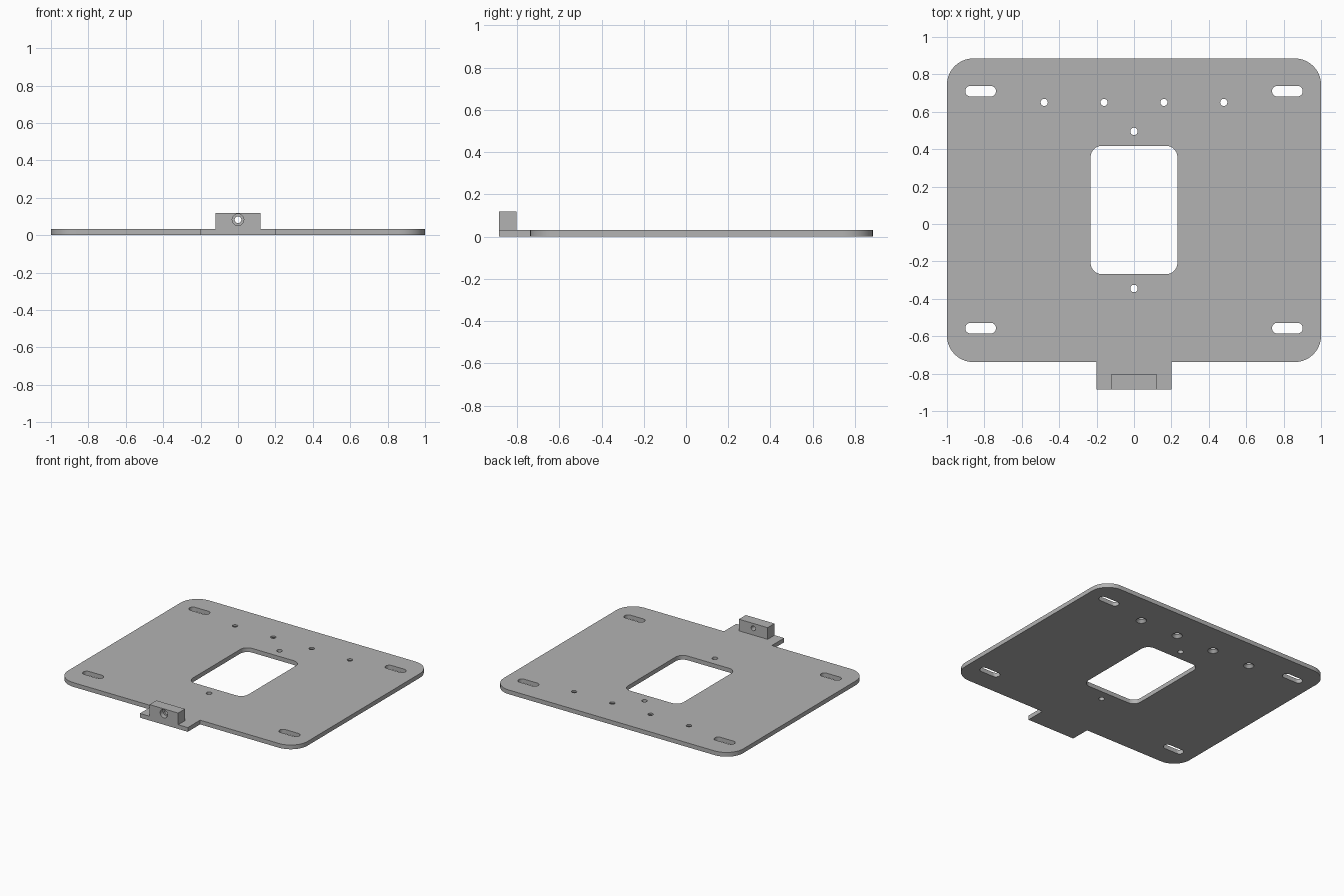
import bpy, bmesh, math
from mathutils import Matrix, Vector

if "Cube" in bpy.data.objects:
    bpy.data.objects.remove(bpy.data.objects["Cube"], do_unlink=True)

grey = bpy.data.materials.new("plain grey")
grey.use_nodes = True
grey.diffuse_color = (0.45, 0.45, 0.45, 1)
grey.node_tree.nodes["Principled BSDF"].inputs["Base Color"].default_value = grey.diffuse_color

T = 0.032            # plate thickness
FRONT = -0.885       # front face of tab and block


def rounded(x0, x1, y0, y1, r, steps=10):
    """Counter-clockwise outline of a rounded rectangle, starting at front right."""
    pts = []
    corners = [(x1 - r, y0 + r), (x1 - r, y1 - r), (x0 + r, y1 - r), (x0 + r, y0 + r)]
    for k, (cx, cy) in enumerate(corners):
        for i in range(steps + 1):
            a = math.pi / 2 * (k - 1 + i / steps)
            pts.append((cx + r * math.cos(a), cy + r * math.sin(a)))
    return pts


def prism(name, pts, z0, z1):
    bm = bmesh.new()
    face = bm.faces.new([bm.verts.new((x, y, z0)) for x, y in pts])
    top = bmesh.ops.extrude_face_region(bm, geom=[face])["geom"]
    bmesh.ops.translate(bm, vec=(0, 0, z1 - z0),
                        verts=[v for v in top if isinstance(v, bmesh.types.BMVert)])
    bmesh.ops.remove_doubles(bm, verts=bm.verts, dist=1e-5)
    bmesh.ops.recalc_face_normals(bm, faces=bm.faces)
    return to_object(name, bm)


def cone(name, center, r1, r2, depth, axis="Z"):
    bm = bmesh.new()
    turn = Matrix.Rotation(math.pi / 2, 4, "X") if axis == "Y" else Matrix()
    bmesh.ops.create_cone(bm, cap_ends=True, segments=32, radius1=r1, radius2=r2,
                          depth=depth, matrix=Matrix.Translation(Vector(center)) @ turn)
    return to_object(name, bm)


def to_object(name, bm):
    mesh = bpy.data.meshes.new(name)
    bm.to_mesh(mesh)
    bm.free()
    mesh.materials.append(grey)
    obj = bpy.data.objects.new(name, mesh)
    bpy.context.collection.objects.link(obj)
    return obj


def cut(obj, cutters):
    """Subtract the cutters, then smooth the curved walls."""
    bpy.ops.object.select_all(action="DESELECT")
    bpy.context.view_layer.objects.active = obj
    obj.select_set(True)
    for c in cutters:
        c.hide_render = True
        mod = obj.modifiers.new("cut", "BOOLEAN")
        mod.operation, mod.solver, mod.object = "DIFFERENCE", "EXACT", c
        bpy.ops.object.modifier_apply(modifier=mod.name)
        bpy.data.objects.remove(c, do_unlink=True)
    bpy.ops.object.shade_smooth_by_angle(angle=math.radians(30))


# Plate with the front tab in one outline
outline = rounded(-1, 1, -0.738, 0.885, 0.14)
outline += [(-0.2, -0.738), (-0.2, FRONT), (0.2, FRONT), (0.2, -0.738)]
base_plate = prism("base_plate", outline, 0, T)

# Central window and the four corner slots
cutters = [prism("window", rounded(-0.232, 0.232, -0.268, 0.418, 0.06), -0.1, 0.1)]
for x in (-0.82, 0.82):
    for y in (-0.557, 0.71):
        slot = rounded(x - 0.082, x + 0.082, y - 0.029, y + 0.029, 0.0289)
        cutters.append(prism("slot", slot, -0.1, 0.1))

# Small holes near the window, and a row countersunk from below
for y in (-0.345, 0.495):
    cutters.append(cone("hole", (0, y, 0), 0.02, 0.02, 0.2))
for x in (-0.48, -0.16, 0.16, 0.48):
    cutters.append(cone("hole", (x, 0.65, 0), 0.019, 0.019, 0.2))
    cutters.append(cone("countersink", (x, 0.65, 0.005), 0.045, 0.019, 0.03))
cut(base_plate, cutters)

# Upright block on the tab, with a counterbored hole
w = 0.12
stop_block = prism("stop_block", [(-w, FRONT), (w, FRONT), (w, -0.803), (-w, -0.803)], T, 0.12)
cut(stop_block, [cone("bore", (0, FRONT, 0.083), 0.018, 0.018, 0.4, "Y"),
                 cone("counterbore", (0, FRONT, 0.083), 0.031, 0.031, 0.07, "Y")])
